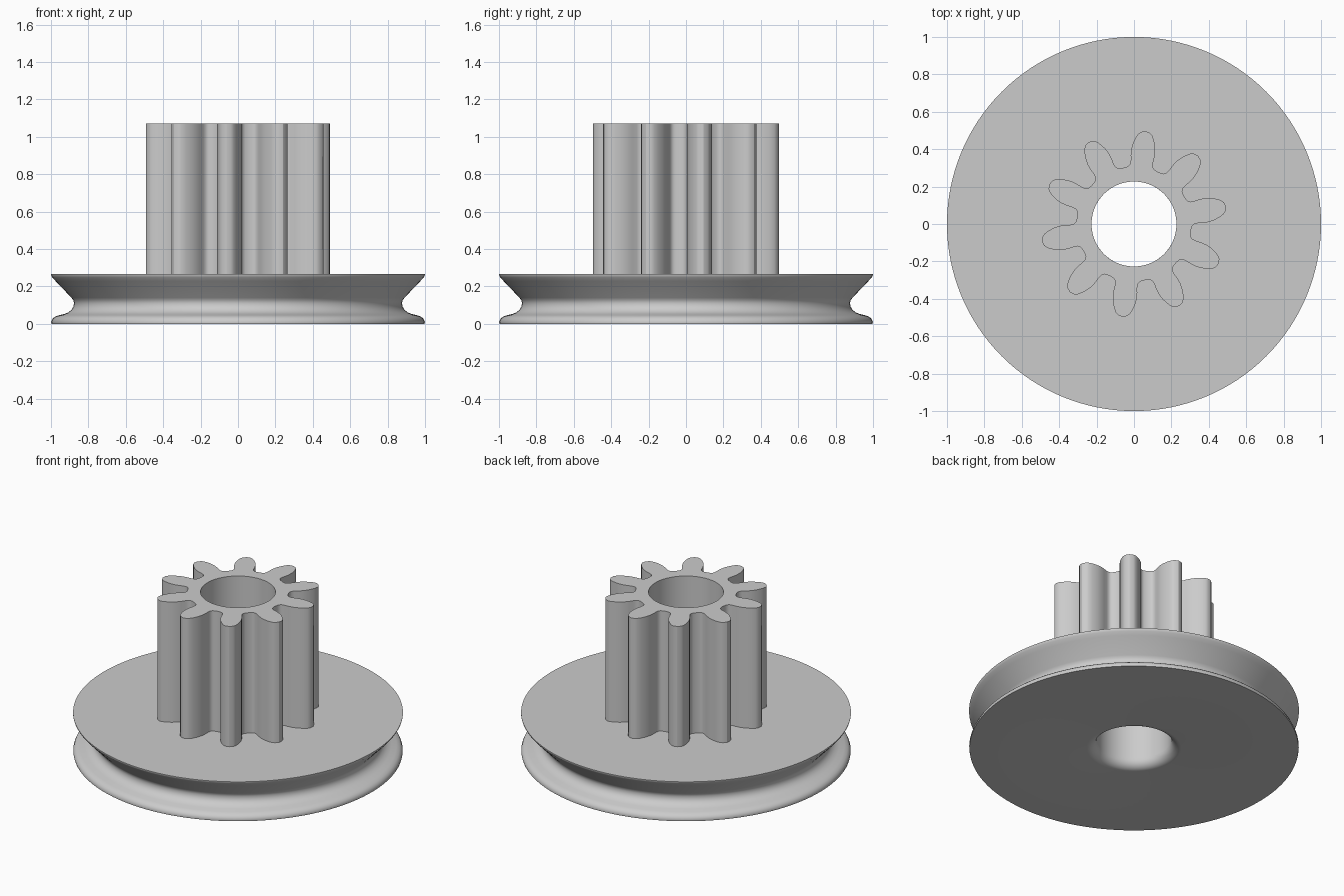
import bpy
import bmesh
from math import cos, sin, radians, pi

cube = bpy.data.objects.get("Cube")
if cube:
    bpy.data.objects.remove(cube, do_unlink=True)

TEETH = 10
TOP, PLATE_TOP, BORE = 1.07, 0.265, 0.227

grey = bpy.data.materials.new("plain grey")
grey.use_nodes = True
grey.diffuse_color = (0.6, 0.6, 0.6, 1)
grey.node_tree.nodes["Principled BSDF"].inputs["Base Color"].default_value = (0.6, 0.6, 0.6, 1)


def ring(bm, polar, z):
    return [bm.verts.new((r * cos(a), r * sin(a), z)) for r, a in polar]


def skin(bm, lower, upper):
    n = len(lower)
    for i in range(n):
        j = (i + 1) % n
        bm.faces.new((lower[i], lower[j], upper[j], upper[i]))


def finish(bm, name, angle):
    mesh = bpy.data.meshes.new(name)
    bm.to_mesh(mesh)
    bm.free()
    obj = bpy.data.objects.new(name, mesh)
    bpy.context.collection.objects.link(obj)
    mesh.materials.append(grey)
    bpy.ops.object.select_all(action="DESELECT")
    obj.select_set(True)
    bpy.context.view_layer.objects.active = obj
    bpy.ops.object.shade_smooth_by_angle(angle=radians(angle))


# Grooved pulley plate: rounded bore mouth, underside, lip, groove, top
mouth = 0.06
profile = [(BORE + mouth * (1 - cos(t * pi / 16)), mouth * (1 - sin(t * pi / 16)))
           for t in range(9)]
profile += [(0.997, 0), (0.999, 0.01), (0.992, 0.026), (0.98, 0.037), (0.96, 0.045),
            (0.93, 0.052), (0.908, 0.061), (0.89, 0.075), (0.88, 0.092), (0.877, 0.11),
            (0.88, 0.125), (0.89, 0.139), (0.975, 0.228), (0.993, 0.248), (1, 0.26),
            (1, PLATE_TOP), (0.3, PLATE_TOP)]
bm = bmesh.new()
angles = [2 * pi * i / 128 for i in range(128)]
rings = [ring(bm, [(r, a) for a in angles], z) for r, z in profile]
for inner, outer in zip(rings, rings[1:]):
    skin(bm, inner, outer)
finish(bm, "pulley_plate", 35)

# Pinion: half a tooth as radius and angle from its middle, mirrored and repeated
half = [(0.306, 18), (0.308, 14.5), (0.312, 12.5), (0.322, 10.8), (0.34, 10.1),
        (0.37, 9.9), (0.40, 9.3), (0.43, 8.0), (0.46, 6.2), (0.482, 4.5), (0.494, 2.8)]
tooth = [(r, -a) for r, a in half] + [(0.5, 0)] + [(r, a) for r, a in half[:0:-1]]
outline = [(r, radians(82.8 + 360 / TEETH * k + a)) for k in range(TEETH) for r, a in tooth]
hole = [(BORE, a) for r, a in outline]

bm = bmesh.new()
outer_low, outer_high = ring(bm, outline, PLATE_TOP), ring(bm, outline, TOP)
bore_low, bore_high = ring(bm, hole, mouth), ring(bm, hole, TOP)
skin(bm, outer_low, outer_high)
skin(bm, outer_high, bore_high)
skin(bm, bore_high, bore_low)
finish(bm, "pinion_gear", 30)
